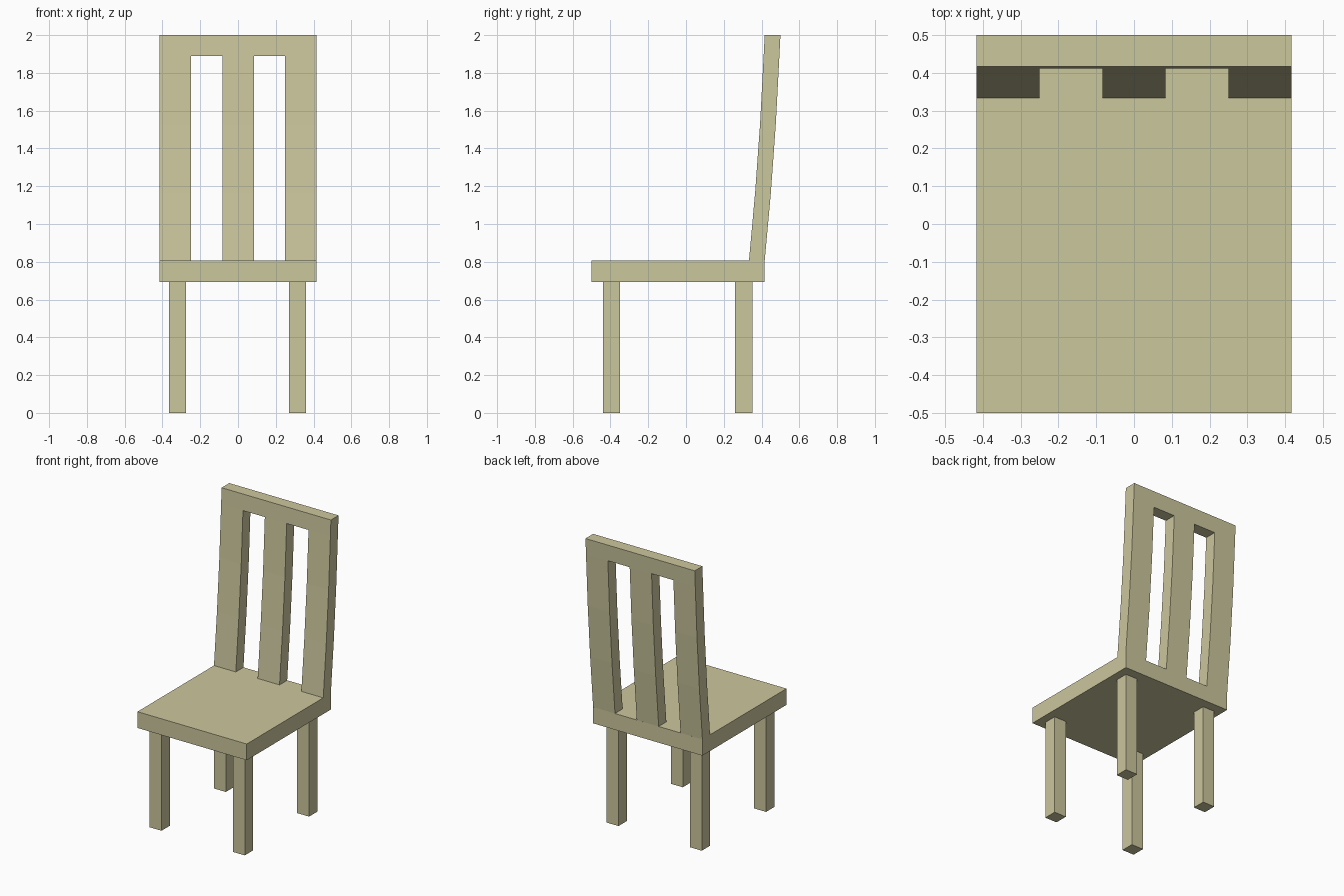
import bpy
import bmesh

if "Cube" in bpy.data.objects:
    bpy.data.objects.remove(bpy.data.objects["Cube"])

wood = bpy.data.materials.new("pale wood")
wood.diffuse_color = (0.60, 0.57, 0.34, 1)
wood.use_nodes = True
wood.node_tree.nodes["Principled BSDF"].inputs["Base Color"].default_value = wood.diffuse_color

SEAT_BOTTOM, SEAT_TOP = 0.694, 0.806
RAIL_BOTTOM, TOP = 1.889, 2.0
HALF_W, THICK = 0.4167, 0.0833


def extrude_profile(name, profile, x0, x1):
    """Extrude a closed (y, z) outline from x0 to x1."""
    bm = bmesh.new()
    face = bm.faces.new([bm.verts.new((x0, y, z)) for y, z in profile])
    result = bmesh.ops.extrude_face_region(bm, geom=[face])
    verts = [g for g in result["geom"] if isinstance(g, bmesh.types.BMVert)]
    bmesh.ops.translate(bm, verts=verts, vec=(x1 - x0, 0, 0))
    bmesh.ops.recalc_face_normals(bm, faces=bm.faces)
    mesh = bpy.data.meshes.new(name)
    bm.to_mesh(mesh)
    bm.free()
    mesh.materials.append(wood)
    obj = bpy.data.objects.new(name, mesh)
    bpy.context.collection.objects.link(obj)
    return obj


def box(name, x0, x1, y0, y1, z0, z1):
    return extrude_profile(name, [(y0, z0), (y1, z0), (y1, z1), (y0, z1)], x0, x1)


def leaning(front):
    """Close a front edge line into a band of constant depth."""
    return front + [(y + THICK, z) for y, z in reversed(front)]


# Seat
box("seat", -HALF_W, HALF_W, -0.5, 0.4167, SEAT_BOTTOM, SEAT_TOP)

# Four square legs
for side, x in (("left", -0.366), ("right", 0.269)):
    for end, y in (("front", -0.44), ("back", 0.26)):
        box(f"{end}_{side}_leg", x, x + 0.091, y, y + 0.091, 0, SEAT_BOTTOM)

# Three gently curved back slats
curve = [(0.3333, SEAT_TOP), (0.366, 1.167), (0.392, 1.528), (0.411, RAIL_BOTTOM)]
for name, x in (("left", -HALF_W), ("middle", -0.0833), ("right", 0.25)):
    extrude_profile(f"{name}_back_slat", leaning(curve), x, x + 0.1667)

# Top rail
extrude_profile("top_rail", leaning([(0.411, RAIL_BOTTOM), (0.4167, TOP)]), -HALF_W, HALF_W)
